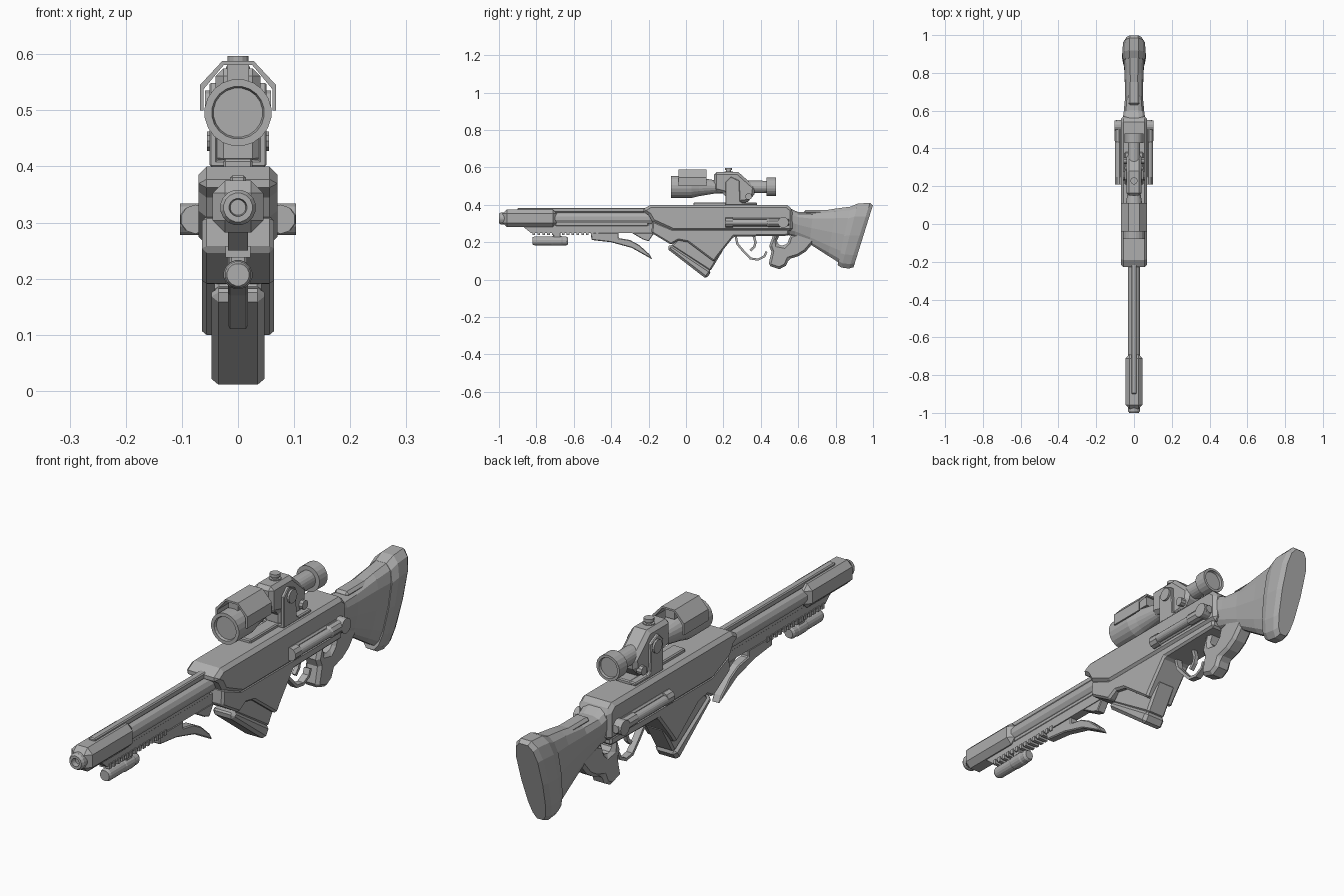
import bpy, bmesh, math
from mathutils import Vector, Matrix

cube = bpy.data.objects.get("Cube")
if cube:
    bpy.data.objects.remove(cube, do_unlink=True)

GREY = (0.42, 0.42, 0.42, 1)
mat = bpy.data.materials.new("plain grey")
mat.use_nodes = True
mat.diffuse_color = GREY
mat.node_tree.nodes["Principled BSDF"].inputs["Base Color"].default_value = GREY


def finish(name, bm, bevel=0):
    bmesh.ops.recalc_face_normals(bm, faces=bm.faces)
    mesh = bpy.data.meshes.new(name)
    bm.to_mesh(mesh)
    bm.free()
    mesh.materials.append(mat)
    ob = bpy.data.objects.new(name, mesh)
    bpy.context.collection.objects.link(ob)
    if bevel:
        mod = ob.modifiers.new("Chamfer", 'BEVEL')
        mod.width, mod.segments = bevel, 1
        mod.limit_method, mod.angle_limit = 'ANGLE', math.radians(50)
    return ob


def skin(name, rings, bevel=0, closed=False):
    """Join rings of points into a solid; closed loops the last ring to the first."""
    bm = bmesh.new()
    rows = [[bm.verts.new(p) for p in ring] for ring in rings]
    n = len(rows[0])
    pairs = list(zip(rows, rows[1:])) + ([(rows[-1], rows[0])] if closed else [])
    for a, b in pairs:
        for i in range(n):
            j = (i + 1) % n
            bm.faces.new((a[i], a[j], b[j], b[i]))
    if not closed:
        bm.faces.new(rows[0])
        bm.faces.new(rows[-1])
    return finish(name, bm, bevel)


def plate(name, outline, half, bevel=0, x=0):
    """Side outline of (y, z) points given a width across x."""
    return skin(name, [[(x + s * half, y, z) for y, z in outline] for s in (-1, 1)], bevel)


def box(name, x, y, z, bevel=0):
    return plate(name, [(y[0], z[0]), (y[1], z[0]), (y[1], z[1]), (y[0], z[1])],
                 (x[1] - x[0]) / 2, bevel, (x[0] + x[1]) / 2)


def turned(name, profile, z, x=0, sides=16):
    """Profile of (y, radius) points turned about a lengthwise axis."""
    turn = [(i + 0.5) * math.tau / sides for i in range(sides)]
    return skin(name, [[(x + r * math.cos(a), y, z + r * math.sin(a)) for a in turn]
                       for y, r in profile])


def disc(name, centre, radius, depth, axis, sides=14):
    bm = bmesh.new()
    rot = Vector((0, 0, 1)).rotation_difference(Vector(axis)).to_matrix().to_4x4()
    bmesh.ops.create_cone(bm, cap_ends=True, segments=sides, radius1=radius, radius2=radius,
                          depth=depth, matrix=Matrix.Translation(centre) @ rot)
    return finish(name, bm)


def loft(name, sections, taper, sides=14, power=0.65):
    """Sections of (bottom y, z), (top y, z), half width."""
    rings = []
    for low, high, half in sections:
        ring = []
        for i in range(sides):
            a = math.tau * i / sides
            c, s = math.cos(a), math.sin(a)
            t = 0.5 + 0.5 * math.copysign(abs(s) ** power, s)
            w = half * (taper + (1 - taper) * min(1, t * 1.5))
            ring.append((w * math.copysign(abs(c) ** power, c),
                         low[0] + (high[0] - low[0]) * t, low[1] + (high[1] - low[1]) * t))
        rings.append(ring)
    return skin(name, rings)


def strip(name, path, thick, half):
    """Flat band following a (y, z) path."""
    pts = [Vector(p) for p in path]
    side_a, side_b = [], []
    for i, p in enumerate(pts):
        d = (pts[min(i + 1, len(pts) - 1)] - pts[max(i - 1, 0)]).normalized()
        n = Vector((-d.y, d.x)) * thick / 2
        side_a.append(p + n)
        side_b.append(p - n)
    return plate(name, [tuple(p) for p in side_a + side_b[::-1]], half)


# Barrel and muzzle
turned("muzzle_tip", [(-0.96, .032), (-0.99, .032), (-1, .026), (-1, .016), (-0.97, .013)], .327)
box("muzzle_shroud", (-.045, .045), (-.98, -.69), (.282, .375), .022)
turned("barrel", [(-.7, .034), (-.18, .034)], .328, sides=12)
box("top_rib", (-.014, .014), (-.9, -.2), (.36, .384), .004)
box("gas_tube", (-.02, .02), (-.7, -.2), (.285, .31), .005)

# Accessory rail under the barrel
plate("under_rail", [(-.87, .283), (-.83, .25), (-.18, .25), (-.18, .29), (-.87, .29)], .018)
for i in range(14):
    y = -.82 + i * .026
    box("rail_tooth", (-.022, .022), (y, y + .014), (.238, .258))
turned("lamp_body", [(-.82, .02), (-.81, .024), (-.72, .024), (-.715, .026), (-.665, .026),
                     (-.66, .024), (-.64, .024), (-.63, .018)], .207)
box("lamp_mount", (-.016, .016), (-.71, -.67), (.22, .26), .004)

# Curved fore grip
plate("fore_grip", [(-.51, .25), (-.505, .212), (-.4, .2), (-.29, .17), (-.18, .108), (-.195, .135),
                    (-.25, .185), (-.3, .212), (-.36, .222), (-.36, .25)], .018, .004)
plate("rail_stop", [(-.29, .25), (-.23, .215), (-.2, .205), (-.17, .25)], .018, .003)

# Receiver
plate("upper_receiver", [(-.24, .37), (-.19, .4), (.54, .4), (.57, .375), (.57, .26), (-.07, .26),
                         (-.18, .31), (-.2, .345)], .07, .014)
plate("lower_receiver", [(-.18, .315), (-.185, .25), (-.08, .187), (-.04, .21), (.01, .2), (.15, .095),
                         (.175, .13), (.255, .23), (.55, .235), (.55, .27), (-.07, .27)], .064, .008)

# Forward-leaning magazine
plate("magazine", [(-.08, .18), (-.03, .235), (.2, .16), (.13, .045)], .042, .008)
plate("magazine_base", [(-.102, .166), (-.083, .192), (.137, .045), (.108, .004)], .047, .012)

# Trigger, guard and thumbhole grip
strip("trigger_guard", [(.265, .235), (.275, .19), (.305, .155), (.345, .113), (.385, .107), (.42, .125),
                        (.43, .15)], .012, .013)
strip("trigger", [(.36, .24), (.372, .2), (.365, .175), (.345, .155)], .013, .008)
plate("pistol_grip", [(.47, .25), (.445, .18), (.457, .15), (.44, .075), (.5, .056), (.535, .075),
                      (.55, .11), (.6, .125), (.64, .15), (.7, .22), (.6, .25), (.555, .235),
                      (.545, .2), (.525, .18), (.49, .187), (.487, .21), (.505, .25)], .034, .012)

# Shoulder stock and butt pad
loft("stock", [((.53, .24), (.53, .395), .068), ((.58, .23), (.6, .362), .058),
               ((.66, .19), (.68, .362), .05), ((.76, .125), (.8, .382), .053),
               ((.83, .08), (.9, .395), .058)], .75)
loft("butt_pad", [((.81, .075), (.88, .393), .061), ((.83, .062), (.92, .41), .067),
                  ((.87, .056), (.985, .413), .062), ((.895, .064), (1, .4), .05)], .72)
box("stock_comb", (-.03, .03), (.63, .86), (.35, .372), .01)

# Side rods on both flanks
for s in (-1, 1):
    side = "left" if s > 0 else "right"
    box(side + "_rod_bed", sorted((s * .06, s * .078)), (.22, .54), (.285, .33), .006)
    turned(side + "_rod", [(.21, .014), (.22, .017), (.5, .017)], .306, s * .084)
    turned(side + "_rod_collar", [(.21, .026), (.25, .026)], .306, s * .076, 10)
    turned(side + "_rod_end", [(.43, .018), (.44, .024), (.53, .024), (.55, .016)], .306, s * .08, 10)
    disc(side + "_rod_knob", (s * .085, .52, .306), .029, .036, (1, 0, 0))

# Scope tube with recessed lens at each end
turned("scope", [(-.07, .044), (-.08, .047), (-.08, .06), (.03, .06), (.07, .05), (.16, .035),
                 (.43, .033), (.43, .05), (.48, .05), (.48, .04), (.47, .038)], .496, sides=20)

# Folded hood over the objective
hood = [(-.068, .5), (-.068, .545), (-.028, .588), (.028, .588), (.068, .545), (.068, .5)]
hood += [(x * .9, z - .007 * (z > .5)) for x, z in hood[::-1]]
skin("scope_hood", [[(x, y, z) for x, z in hood] for y in (-.04, .11)])
box("hood_spacer", (-.02, .02), (-.03, .1), (.545, .584))

# Scope mount, rail and adjusters
box("scope_rail", (-.026, .026), (.04, .38), (.395, .413), .004)
plate("mount_core", [(.15, .475), (.15, .575), (.28, .575), (.37, .495), (.365, .455), (.33, .415),
                     (.21, .4), (.21, .46)], .04, .014)
for s in (-1, 1):
    side = "left" if s > 0 else "right"
    plate(side + "_mount_leg", [(.21, .4), (.21, .52), (.24, .55), (.285, .53), (.29, .42), (.32, .4)],
          .007, .003, s * .044)
    disc(side + "_mount_bolt", (s * .05, .255, .51), .026, .018, (1, 0, 0))
    disc(side + "_lock_screw", (s * .044, .335, .445), .018, .022, (1, 0, 0), 10)
box("mount_foot", (-.05, .05), (.21, .38), (.398, .412), .004)
disc("turret_neck", (0, .228, .578), .013, .03, (0, 0, 1))
disc("turret_base", (0, .228, .573), .022, .01, (0, 0, 1))
disc("turret_cap", (0, .228, .591), .019, .012, (0, 0, 1))
